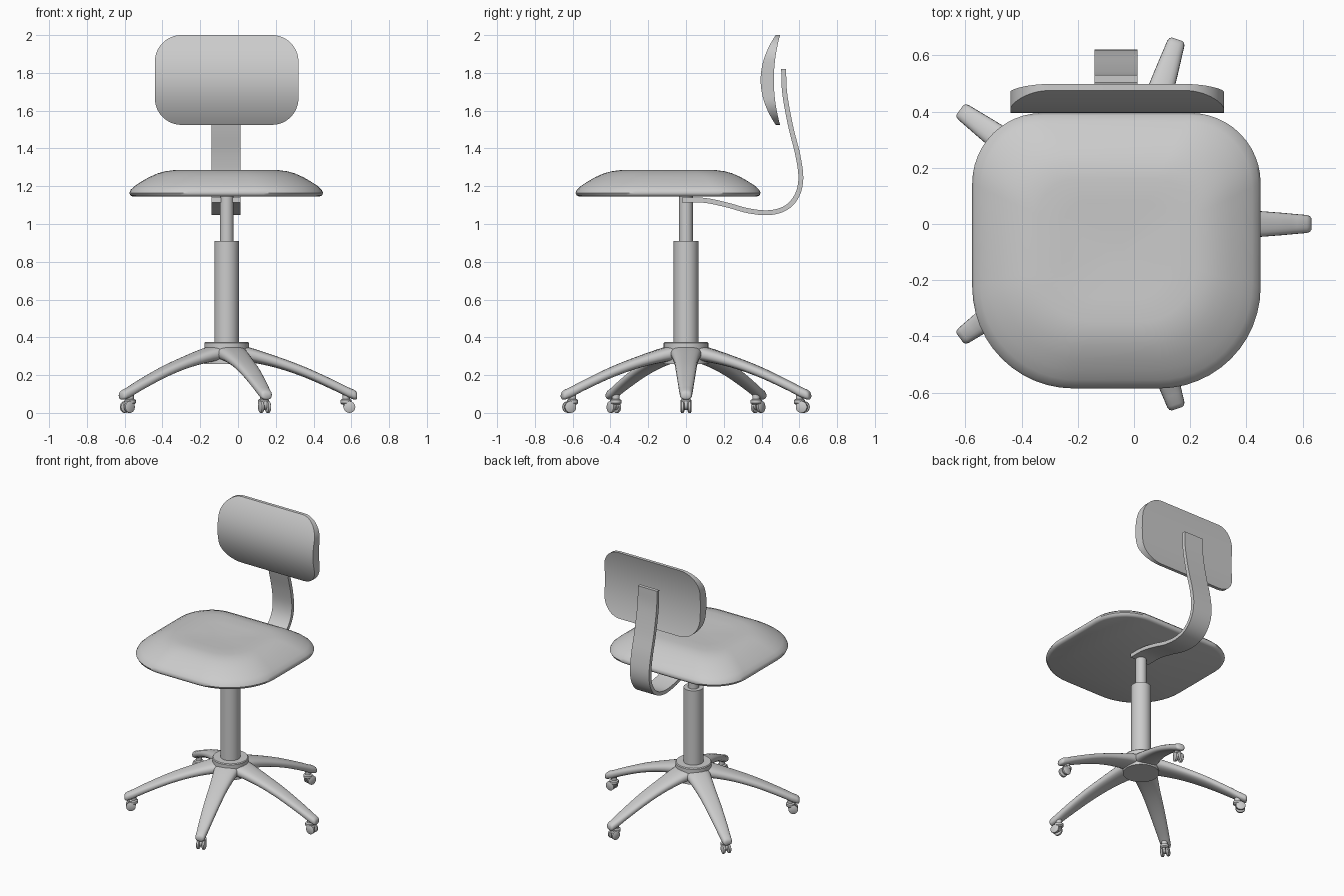
import bpy, bmesh, math
from mathutils import Vector, Matrix

if "Cube" in bpy.data.objects:
    bpy.data.objects.remove(bpy.data.objects["Cube"])

CX = -0.06  # column axis


def loft(name, rings, angle=35):
    """Skin a list of equal-length closed rings and cap both ends."""
    bm = bmesh.new()
    vs = [[bm.verts.new(p) for p in ring] for ring in rings]
    n = len(vs[0])
    for a, b in zip(vs, vs[1:]):
        for i in range(n):
            j = (i + 1) % n
            bm.faces.new((a[i], a[j], b[j], b[i]))
    bm.faces.new(vs[0][::-1])
    bm.faces.new(vs[-1])
    bmesh.ops.recalc_face_normals(bm, faces=bm.faces)
    me = bpy.data.meshes.new(name)
    bm.to_mesh(me)
    bm.free()
    ob = bpy.data.objects.new(name, me)
    bpy.context.collection.objects.link(ob)
    bpy.ops.object.select_all(action='DESELECT')
    ob.select_set(True)
    bpy.context.view_layer.objects.active = ob
    bpy.ops.object.shade_smooth_by_angle(angle=math.radians(angle))
    return ob


def smooth_path(pts, steps):
    """Catmull-Rom interpolation of tuples."""
    p = [Vector(q) for q in pts]
    p = [2 * p[0] - p[1]] + p + [2 * p[-1] - p[-2]]
    out = []
    for a, b, c, d in zip(p, p[1:], p[2:], p[3:]):
        for k in range(steps):
            t = k / steps
            out.append(0.5 * (2 * b + (c - a) * t + (2 * a - 5 * b + 4 * c - d) * t * t
                              + (3 * b - a - 3 * c + d) * t ** 3))
    return out + [p[-2]]


def lathe(name, profile, n=40, mat=None):
    """Revolve (radius, z) pairs round z, then place with mat."""
    mat = mat or Matrix.Translation((CX, 0, 0))
    return loft(name, [[mat @ Vector((r * math.cos(2 * math.pi * i / n),
                                      r * math.sin(2 * math.pi * i / n), z))
                        for i in range(n)] for r, z in profile])


# Seat: rounded outline, larger radii at the front, stacked with insets
HX, HY = 0.513, 0.49
outline = []
for sx, sy, r, a0 in ((1, 1, .25, 0), (-1, 1, .25, 90), (-1, -1, .36, 180), (1, -1, .36, 270)):
    for k in range(13):
        a = math.radians(a0 + 90 * k / 12)
        outline.append((sx * (HX - r) + r * math.cos(a), sy * (HY - r) + r * math.sin(a)))
layers = ((.02, 1.145), (.006, 1.151), (0, 1.165), (.008, 1.182), (.03, 1.202), (.065, 1.225),
          (.105, 1.248), (.15, 1.268), (.19, 1.279), (.235, 1.285), (.32, 1.281), (.42, 1.277), (.48, 1.276))
loft("seat", [[(-.0625 + x * (1 - i / HX), -.095 + y * (1 - i / HY), z) for x, y in outline]
              for i, z in layers], 50)

# Backrest: crescent section across a rounded rectangle
BX, BZ, BW, BH, BR = -.06, 1.7625, .38, .2375, .14
rows = []
for k in range(41):
    t = -math.cos(math.pi * k / 40)
    over = max(0, abs(t) * BH - (BH - BR))
    w = BW - BR + math.sqrt(max(0, BR * BR - over * over))
    yf, yb, z = .395 + .08 * t * t, .465 + .033 * t * t, BZ + t * BH
    rows.append([(BX - w, yf, z), (BX + w, yf, z), (BX + w, yb, z), (BX - w, yb, z)])
loft("backrest", rows)

# Bent flat strap carrying the backrest
path = smooth_path([(-.02, 1.128), (.1, 1.125), (.22, 1.1), (.33, 1.07), (.44, 1.06), (.53, 1.086),
                    (.587, 1.15), (.608, 1.24), (.593, 1.36), (.558, 1.5), (.532, 1.63),
                    (.52, 1.72), (.517, 1.82)], 5)
rings = []
for i, p in enumerate(path):
    d = (path[min(i + 1, len(path) - 1)] - path[max(i - 1, 0)]).normalized()
    nrm = Vector((-d.y, d.x)) * .013
    a, b = p + nrm, p - nrm
    rings.append([(-.14, *a), (.012, *a), (.012, *b), (-.14, *b)])
loft("back_strap", rings)

# Column and hub
lathe("gas_lift", [(.036, .88), (.036, 1.146)])
lathe("column_sleeve", [(.065, .3), (.065, .91)])
lathe("hub", [(.118, .26), (.118, .37), (.113, .376)])

# Five arms with twin-wheel casters
stations = smooth_path([(.03, .315, .092, .042), (.11, .31, .08, .039), (.26, .27, .063, .031),
                        (.41, .217, .053, .028), (.56, .15, .042, .027), (.64, .11, .035, .027)], 4)
stations += [Vector(s) for s in ((.675, .096, .032, .026), (.686, .092, .028, .021), (.691, .09, .02, .013))]


def rounded(c):
    return math.copysign(abs(c) ** .8, c)


for n in range(5):
    M = Matrix.Translation((CX, 0, 0)) @ Matrix.Rotation(math.radians(72 * n), 4, 'Z')
    loft(f"base_arm_{n}", [[M @ Vector((r, w * rounded(math.cos(a)), z + h * rounded(math.sin(a))))
                            for a in [2 * math.pi * k / 20 for k in range(20)]]
                           for r, z, w, h in stations], 50)
    lathe(f"caster_stem_{n}", [(.022, .045), (.03, .052), (.03, .068), (.02, .074), (.02, .1)], 20,
          M @ Matrix.Translation((.632, 0, 0)))
    # fork body between the wheels
    lathe(f"caster_body_{n}", [(.026, -.008), (.026, .008)], 20,
          M @ Matrix.Translation((.642, 0, .042)) @ Matrix.Rotation(math.pi / 2, 4, 'X'))
    for s in (-1, 1):
        lathe(f"caster_wheel_{n}_{s}", [(.024, -.01), (.031, -.006), (.031, .006), (.024, .01)], 24,
              M @ Matrix.Translation((.65, s * .019, .031)) @ Matrix.Rotation(math.pi / 2, 4, 'X'))
